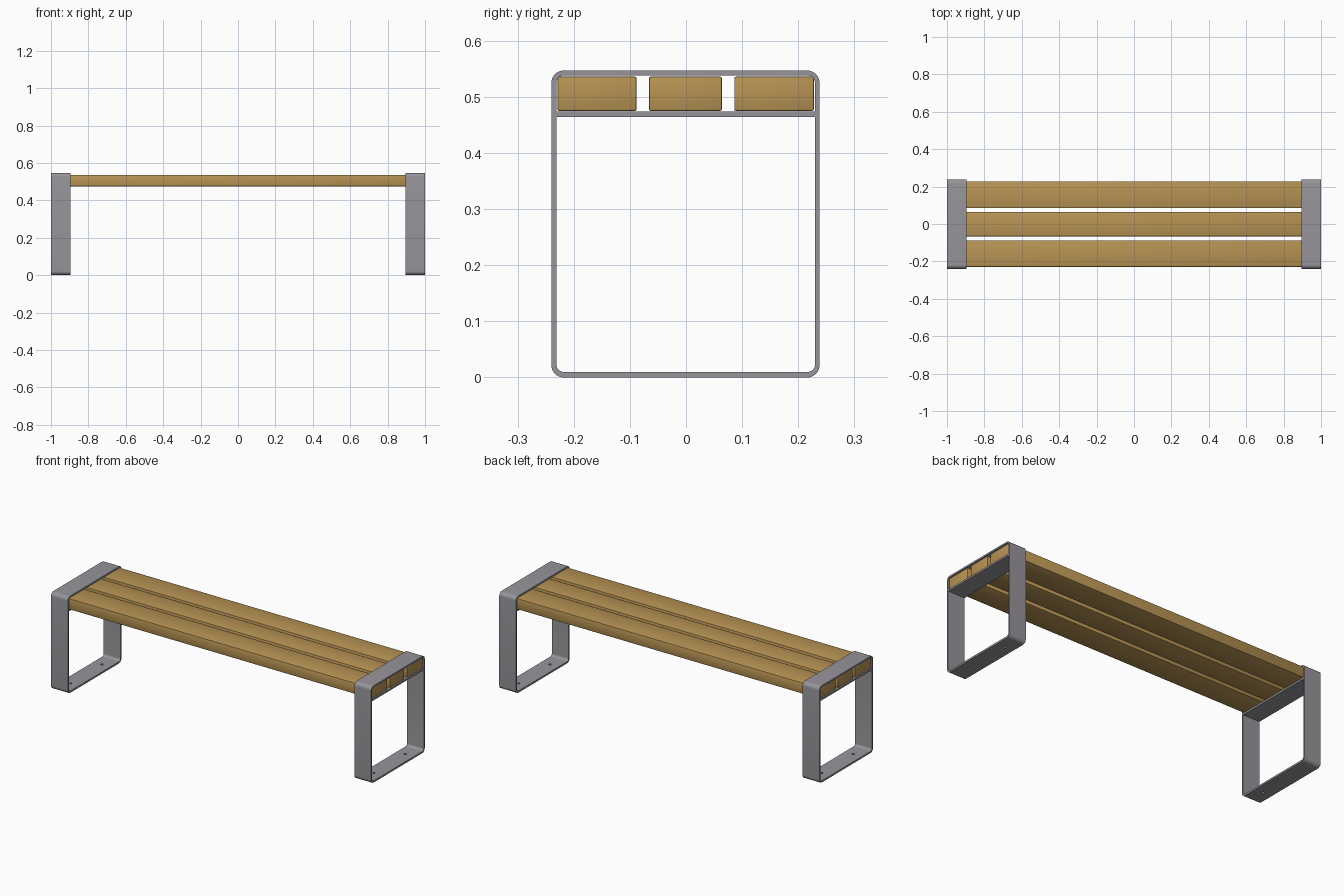
import bpy, bmesh, math
from mathutils import Matrix

cube = bpy.data.objects.get("Cube")
if cube:
    bpy.data.objects.remove(cube, do_unlink=True)


def make_material(name, rgb):
    mat = bpy.data.materials.new(name)
    mat.use_nodes = True
    mat.diffuse_color = (*rgb, 1)
    mat.node_tree.nodes["Principled BSDF"].inputs["Base Color"].default_value = (*rgb, 1)
    return mat


steel = make_material("grey steel", (0.31, 0.30, 0.325))
wood = make_material("tan wood", (0.48, 0.295, 0.09))


def add_object(name, bm, mat):
    bmesh.ops.recalc_face_normals(bm, faces=bm.faces)
    mesh = bpy.data.meshes.new(name)
    bm.to_mesh(mesh)
    bm.free()
    mesh.materials.append(mat)
    obj = bpy.data.objects.new(name, mesh)
    bpy.context.collection.objects.link(obj)
    return obj


def make_active(obj):
    bpy.ops.object.select_all(action='DESELECT')
    obj.select_set(True)
    bpy.context.view_layer.objects.active = obj


def box(name, x, y, z, mat, bevel=0):
    """Box from (min, max) ranges with softened edges."""
    bm = bmesh.new()
    bmesh.ops.create_cube(bm, size=1)
    for v in bm.verts:
        v.co = [r[0] + (c + 0.5) * (r[1] - r[0]) for c, r in zip(v.co, (x, y, z))]
    if bevel:
        bmesh.ops.bevel(bm, geom=bm.edges[:], offset=bevel, segments=2,
                        profile=0.5, affect='EDGES')
    return add_object(name, bm, mat)


def rounded_loop(y0, y1, z0, z1, r, steps=8):
    """Points of a rounded rectangle in the y-z plane."""
    corners = [(y1 - r, z1 - r), (y0 + r, z1 - r), (y0 + r, z0 + r), (y1 - r, z0 + r)]
    pts = []
    for i, (cy, cz) in enumerate(corners):
        for s in range(steps + 1):
            a = (i + s / steps) * math.pi / 2
            pts.append((cy + r * math.cos(a), cz + r * math.sin(a)))
    return pts


def leg_frame(name, x0, x1):
    """Flat steel bar bent into a closed loop, with two floor bolt holes."""
    outer = rounded_loop(-0.24, 0.238, 0, 0.547, 0.022)
    inner = rounded_loop(-0.231, 0.23, 0.01, 0.538, 0.013)
    bm = bmesh.new()
    rings = [[bm.verts.new((x, *p)) for p in loop]
             for x, loop in ((x0, outer), (x1, outer), (x1, inner), (x0, inner))]
    n = len(outer)
    for k in range(4):
        a, b = rings[k], rings[(k + 1) % 4]
        for i in range(n):
            j = (i + 1) % n
            bm.faces.new((a[i], a[j], b[j], b[i]))
    obj = add_object(name, bm, steel)

    # Bolt holes through the foot
    cut = bmesh.new()
    for y in (-0.14, 0.14):
        bmesh.ops.create_cone(cut, cap_ends=True, segments=16, radius1=0.007, radius2=0.007,
                              depth=0.04, matrix=Matrix.Translation(((x0 + x1) / 2, y, 0.005)))
    cutter = add_object("hole_cutter", cut, steel)
    cutter.hide_render = True
    mod = obj.modifiers.new("holes", 'BOOLEAN')
    mod.operation = 'DIFFERENCE'
    mod.object = cutter
    make_active(obj)
    bpy.ops.object.modifier_apply(modifier=mod.name)
    bpy.data.objects.remove(cutter, do_unlink=True)
    bpy.ops.object.shade_smooth_by_angle(angle=math.radians(30))


# Leg frames and the seat support bars inside them
for side, x0, x1 in (("right", -1, -0.895), ("left", 0.895, 1)):
    leg_frame(side + "_leg_frame", x0, x1)
    box(side + "_seat_support", (x0, x1), (-0.232, 0.231), (0.464, 0.474), steel)

# Three wooden seat slats
for name, y0, y1 in (("front", -0.229, -0.088), ("middle", -0.066, 0.064), ("back", 0.086, 0.228)):
    slat = box(name + "_slat", (-0.995, 0.995), (y0, y1), (0.475, 0.536), wood, 0.003)
    make_active(slat)
    bpy.ops.object.shade_smooth_by_angle(angle=math.radians(30))
